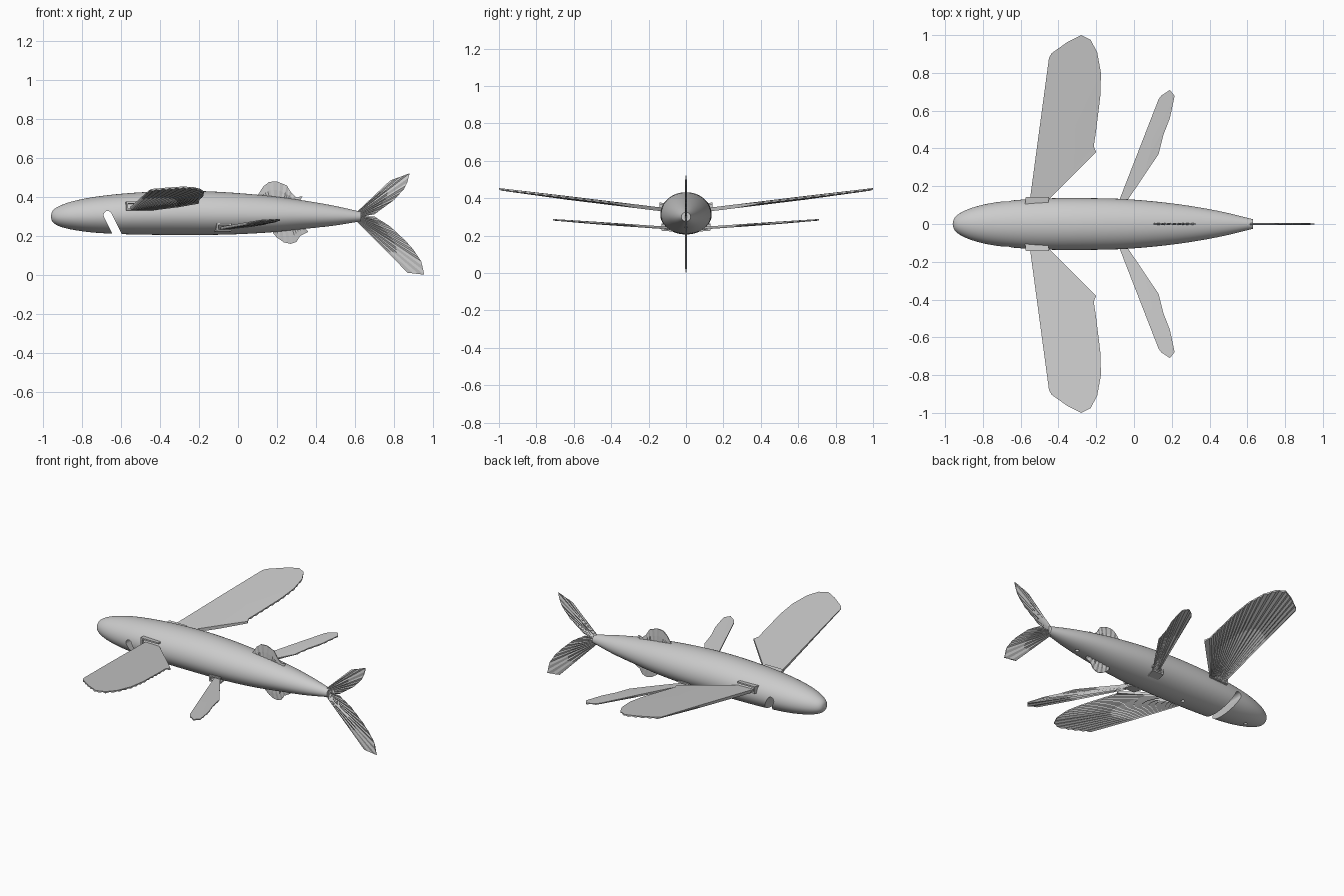
import bpy, bmesh, math
from mathutils import Vector, Matrix

if "Cube" in bpy.data.objects:
    bpy.data.objects.remove(bpy.data.objects["Cube"])


def make_object(name, bm):
    bmesh.ops.recalc_face_normals(bm, faces=bm.faces[:])
    mesh = bpy.data.meshes.new(name)
    bm.to_mesh(mesh)
    bm.free()
    ob = bpy.data.objects.new(name, mesh)
    bpy.context.collection.objects.link(ob)
    return ob


def activate(ob):
    bpy.ops.object.select_all(action='DESELECT')
    ob.select_set(True)
    bpy.context.view_layer.objects.active = ob


def mirror_y(ob):
    m = ob.modifiers.new("mirror", 'MIRROR')
    m.use_axis = (False, True, False)


def catmull(pts, steps):
    p = [Vector(q) for q in pts]
    p = [2 * p[0] - p[1]] + p + [2 * p[-1] - p[-2]]
    out = []
    for i in range(1, len(p) - 2):
        a, b, c, d = p[i - 1:i + 3]
        for s in range(steps):
            t = s / steps
            out.append(0.5 * (2 * b + (c - a) * t + (2 * a - 5 * b + 4 * c - d) * t * t
                              + (3 * b - a - 3 * c + d) * t ** 3))
    return out + [p[-2]]


# Body: lofted rings from (x, top, bottom, half width)
stations = [(-.96, .301, .299, .002), (-.95, .33, .272, .033), (-.92, .352, .252, .058),
            (-.86, .375, .235, .085), (-.76, .397, .22, .11), (-.62, .415, .211, .127),
            (-.45, .427, .207, .136), (-.25, .432, .206, .137), (-.05, .424, .208, .132),
            (.15, .407, .218, .115), (.32, .385, .235, .092), (.48, .358, .252, .062),
            (.63, .325, .276, .025)]
SIDES = 64
bm = bmesh.new()
rings = []
for x, top, bot, hw in catmull(stations, 5):
    mid = bot + (top - bot) * 0.47
    ring = []
    for k in range(SIDES):
        a = 2 * math.pi * k / SIDES
        h = top - mid if math.sin(a) > 0 else mid - bot
        ring.append(bm.verts.new((x, hw * math.cos(a), mid + h * math.sin(a))))
    rings.append(ring)
for r, s in zip(rings, rings[1:]):
    for k in range(SIDES):
        j = (k + 1) % SIDES
        bm.faces.new((r[k], r[j], s[j], s[k]))
bm.faces.new(rings[0])
bm.faces.new(rings[-1])
body = make_object("body", bm)

# Gill slot and small belly holes
bm = bmesh.new()
top, d = Vector((-.668, .308)), Vector((.05, -.1)).normalized()
n = Vector((-d.y, d.x))
W = 0.021
outline = [top + d * .25 - n * W, top + d * .25 + n * W]
outline += [top + W * (n * math.cos(a) - d * math.sin(a))
            for a in [math.pi * i / 12 for i in range(13)]]
face = bm.faces.new([bm.verts.new((p.x, -.3, p.y)) for p in outline])
ext = bmesh.ops.extrude_face_region(bm, geom=[face])
bmesh.ops.translate(bm, vec=(0, .6, 0),
                    verts=[v for v in ext['geom'] if isinstance(v, bmesh.types.BMVert)])
for x, z in ((-.82, .23), (-.36, .205), (.42, .245)):
    bmesh.ops.create_cone(bm, cap_ends=True, segments=16, radius1=.011, radius2=.011,
                          depth=.06, matrix=Matrix.Translation((x, 0, z)))
cutter = make_object("slot_cutter", bm)
cutter.hide_render = True
boolean = body.modifiers.new("slot", 'BOOLEAN')
boolean.operation = 'DIFFERENCE'
boolean.solver = 'EXACT'
boolean.object = cutter
activate(body)
bpy.ops.object.modifier_apply(modifier="slot")
bpy.data.objects.remove(cutter)
bpy.ops.object.shade_smooth_by_angle(angle=math.radians(35))


# Fins: pleated fans running from a short root line to an outer outline
def fin(name, root, outline, place, spacing, upper, lower, pleat, both=False):
    tips = []
    for a, b in zip(outline, outline[1:]):
        a, b = Vector(a), Vector(b)
        k = max(1, round((b - a).length / spacing))
        tips += [a.lerp(b, i / k) for i in range(k)]
    tips.append(Vector(outline[-1]))
    r0, r1 = Vector(root[0]), Vector(root[1])
    bm = bmesh.new()
    rows = []
    for i, tip in enumerate(tips):
        base = r0.lerp(r1, i / (len(tips) - 1))
        ridge = pleat * (i % 2)
        hi = upper + (ridge if both else 0)
        lo = -lower - ridge
        mid = base.lerp(tip, .6)
        rows.append([bm.verts.new(place(p.x, p.y, w)) for p, w in
                     ((base, hi), (mid, hi), (tip, hi * .6), (tip, lo * .6), (mid, lo), (base, lo))])
    for r, s in zip(rows, rows[1:]):
        for k in range(6):
            j = (k + 1) % 6
            bm.faces.new((r[k], r[j], s[j], s[k]))
    bm.faces.new(rows[0])
    bm.faces.new(rows[-1])
    return make_object(name, bm)


def pectoral_place(x, y, w):
    return (x, y, .345 + (y - .13) * .122 + w)


def pelvic_place(x, y, w):
    return (x, y, .245 + (y - .12) * .07 + w)


def upright(x, z, w):
    return (x, w, z)


mirror_y(fin("pectoral_fin", [(-.555, .1), (-.48, .1)],
             [(-.45, .88), (-.435, .905), (-.35, .965), (-.28, 1.0), (-.23, .975), (-.195, .91),
              (-.175, .8), (-.178, .68), (-.2, .5), (-.213, .41), (-.2, .38)],
             pectoral_place, .022, .005, .004, .011))
mirror_y(fin("pelvic_fin", [(-.09, .095), (-.055, .095)],
             [(.13, .66), (.145, .68), (.19, .71), (.215, .678), (.19, .56), (.155, .47), (.13, .37)],
             pelvic_place, .025, .004, .003, .007))
fin("dorsal_fin", [(.11, .38), (.31, .36)],
    [(.095, .4), (.13, .455), (.16, .478), (.2, .48), (.25, .46), (.275, .42), (.3, .398), (.33, .405)],
    upright, .018, .002, .002, .004, True)
fin("anal_fin", [(.18, .245), (.33, .26)],
    [(.18, .215), (.2, .192), (.235, .168), (.27, .16), (.3, .17), (.318, .2), (.36, .222)],
    upright, .018, .002, .002, .004, True)
fin("upper_tail_fin", [(.6, .315), (.62, .297)],
    [(.78, .485), (.88, .522), (.868, .475), (.85, .44), (.8, .385), (.7, .312)],
    upright, .026, .002, .002, .004, True)
fin("lower_tail_fin", [(.6, .285), (.62, .303)],
    [(.87, .012), (.955, .002), (.94, .07), (.9, .13), (.86, .175), (.78, .25), (.7, .3)],
    upright, .026, .002, .002, .004, True)


# Fin sockets: C-shaped brackets on the flanks, open to the rear
def socket(name, x0, x1, y0, y1, z, h, slope, skew):
    t = .009
    shape = [(x0, -h), (x1, -h), (x1, t - h), (x0 + t, t - h),
             (x0 + t, h - t), (x1, h - t), (x1, h), (x0, h)]
    bm = bmesh.new()
    ends = [[bm.verts.new((x + skew * (y - y0), y, z + c + slope * (y - y1))) for x, c in shape]
            for y in (y0, y1)]
    for k in range(8):
        j = (k + 1) % 8
        bm.faces.new((ends[0][k], ends[0][j], ends[1][j], ends[1][k]))
    for e in ends:
        bm.faces.new(e)
    mirror_y(make_object(name, bm))


socket("pectoral_socket", -.578, -.455, .09, .142, .355, .022, .122, .1)
socket("pelvic_socket", -.12, -.045, .07, .13, .246, .02, .07, .2)
